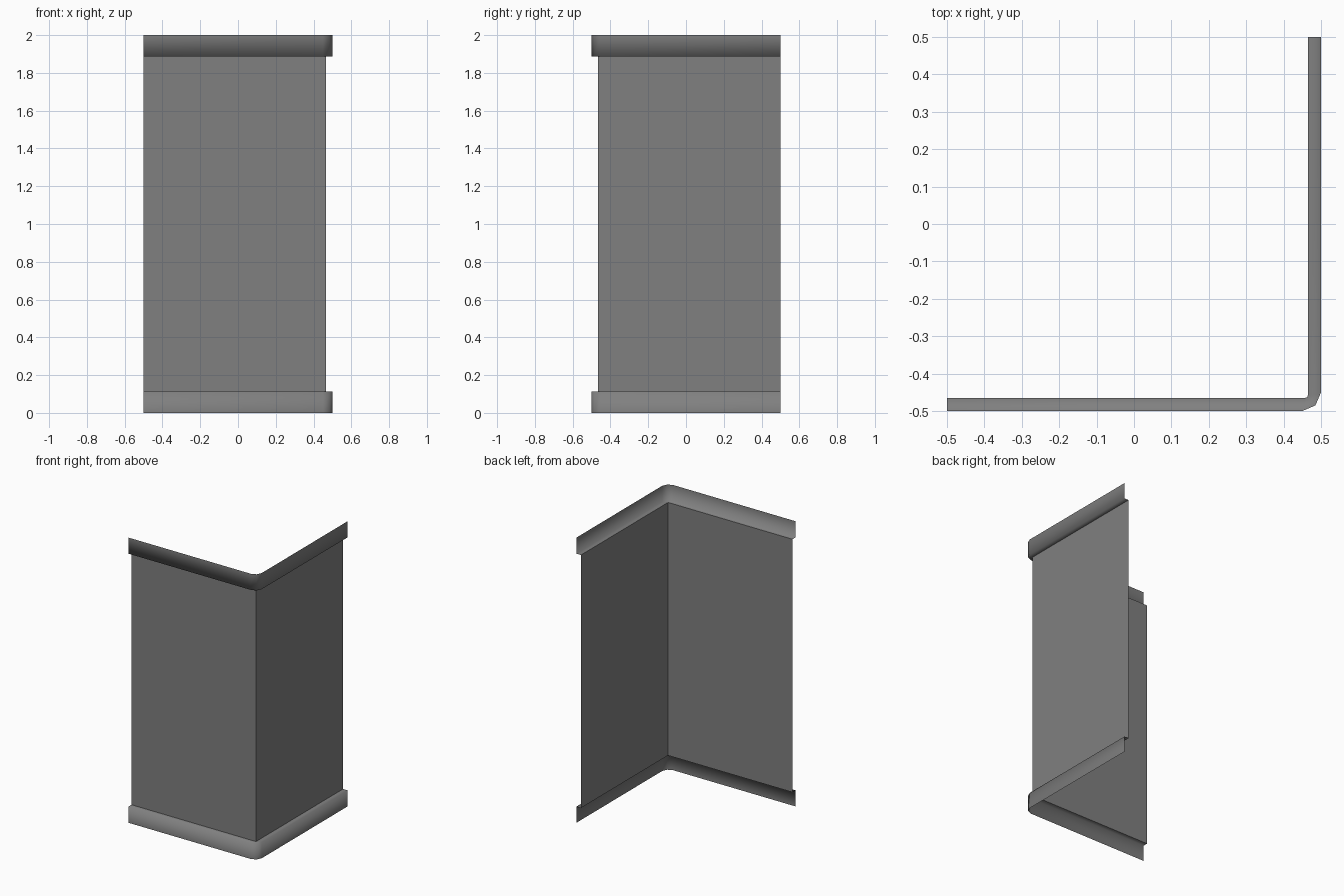
import bpy
import bmesh

cube = bpy.data.objects.get("Cube")
if cube:
    bpy.data.objects.remove(cube, do_unlink=True)

HEIGHT = 2.0
HALF = 0.5       # outer face of the rims
INSET = 0.465    # plane of the wall panels
RIM = 0.113      # rim height

grey = bpy.data.materials.new("mid grey")
grey.use_nodes = True
colour = (0.216, 0.216, 0.216, 1)
grey.diffuse_color = colour
grey.node_tree.nodes["Principled BSDF"].inputs["Base Color"].default_value = colour


def sheet(name, rails, smooth):
    """Skin a thin sheet between neighbouring rails of equal length."""
    bm = bmesh.new()
    rows = [[bm.verts.new(p) for p in rail] for rail in rails]
    for low, high in zip(rows, rows[1:]):
        for i in range(len(low) - 1):
            bm.faces.new((low[i], low[i + 1], high[i + 1], high[i]))
    bmesh.ops.remove_doubles(bm, verts=bm.verts, dist=0.0001)
    for face in bm.faces:
        face.smooth = smooth
    mesh = bpy.data.meshes.new(name)
    bm.to_mesh(mesh)
    bm.free()
    mesh.materials.append(grey)
    obj = bpy.data.objects.new(name, mesh)
    bpy.context.collection.objects.link(obj)


def at(path, z):
    return [(x, y, z) for x, y in path]


# Plan outlines: sharp wall corner, rounded rim corner
wall_path = [(-HALF, -INSET), (INSET, -INSET), (INSET, HALF)]
rim_path = [(-HALF, -HALF), (0.45, -HALF), (0.485, -0.485), (HALF, -0.45), (HALF, HALF)]
ledge_path = [(-HALF, -INSET), (0.457, -INSET), (0.463, -0.463), (INSET, -0.457), (INSET, HALF)]

# Two wall panels meeting at the corner
sheet("corner_wall", [at(wall_path, RIM), at(wall_path, HEIGHT - RIM)], False)

# Stepped-out rims, each an upright band joined to the wall by a ledge
sheet("bottom_rim", [at(rim_path, 0), at(rim_path, RIM), at(ledge_path, RIM)], True)
sheet("top_rim", [at(ledge_path, HEIGHT - RIM), at(rim_path, HEIGHT - RIM),
                  at(rim_path, HEIGHT)], True)
